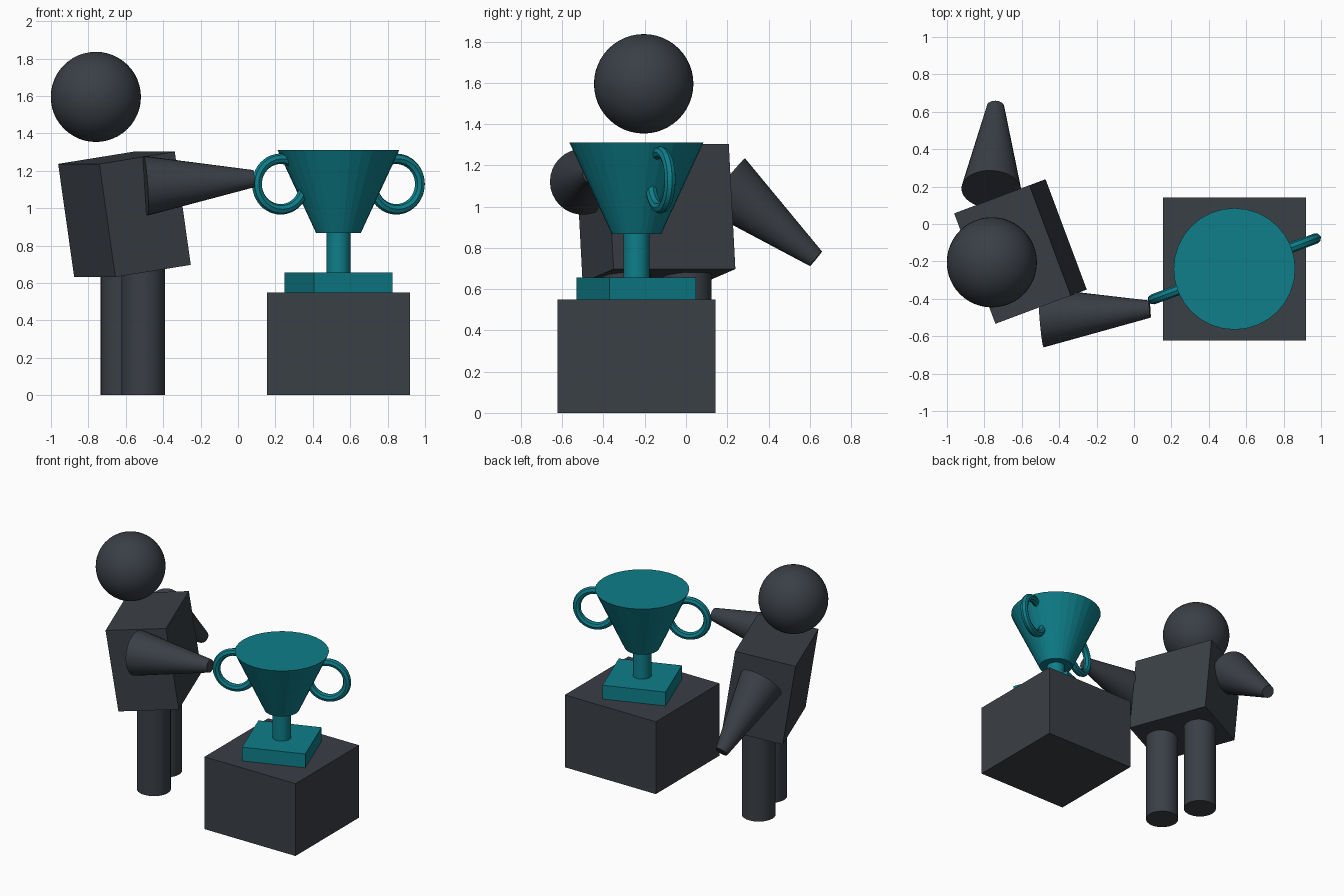
import bpy
from math import radians, cos, sin
from mathutils import Vector, Matrix

if "Cube" in bpy.data.objects:
    bpy.data.objects.remove(bpy.data.objects["Cube"])


def material(name, colour):
    mat = bpy.data.materials.new(name)
    mat.use_nodes = True
    mat.diffuse_color = (*colour, 1)
    mat.node_tree.nodes["Principled BSDF"].inputs["Base Color"].default_value = (*colour, 1)
    return mat


slate = material("dark slate", (0.042, 0.050, 0.061))
teal = material("teal", (0.0044, 0.21, 0.255))
TURN = radians(20.5)  # heading shared by the figure and the trophy


def finish(name, mat, smooth=False):
    obj = bpy.context.object
    obj.name = name
    obj.data.materials.append(mat)
    if smooth:
        bpy.ops.object.shade_smooth_by_angle(angle=radians(30))
    return obj


def box(name, mat, centre, size, turn=0.0, lean=0.0):
    bpy.ops.mesh.primitive_cube_add(size=1)
    obj = finish(name, mat)
    obj.matrix_world = (Matrix.Translation(centre) @ Matrix.Rotation(turn, 4, "Z")
                        @ Matrix.Rotation(lean, 4, "Y") @ Matrix.Diagonal((*size, 1)))


def cone(name, mat, start, end, r1, r2, smooth=True):
    start, end = Vector(start), Vector(end)
    axis = end - start
    bpy.ops.mesh.primitive_cone_add(vertices=32, radius1=r1, radius2=r2, depth=axis.length,
                                    location=(start + end) / 2,
                                    rotation=axis.to_track_quat("Z", "Y").to_euler())
    finish(name, mat, smooth)


# Figure: head and leaning torso
bpy.ops.mesh.primitive_uv_sphere_add(segments=48, ring_count=24, radius=0.241,
                                     location=(-0.76, -0.205, 1.595))
finish("head", slate, True)
box("torso", slate, (-0.607, -0.147, 0.967), (0.435, 0.63, 0.612), TURN, radians(-8.6))

# Legs either side of the hips
for name, side in (("left_leg", 1), ("right_leg", -1)):
    x = -0.562 - side * 0.157 * sin(TURN)
    y = -0.14 + side * 0.157 * cos(TURN)
    cone(name, slate, (x, y, 0), (x, y, 0.68), 0.117, 0.117)

# Tapered arms, one reaching for the trophy and one swung back
cone("reaching_arm", slate, (-0.495, -0.5, 1.12), (0.085, -0.455, 1.158), 0.16, 0.046)
cone("trailing_arm", slate, (-0.763, 0.185, 1.11), (-0.74, 0.63, 0.747), 0.16, 0.046)

# Pedestal and trophy
cx, cy = 0.537, -0.24
box("pedestal", slate, (cx, cy, 0.275), (0.765, 0.765, 0.55))
box("trophy_base", teal, (cx, cy, 0.6025), (0.45, 0.45, 0.105), TURN)
cone("trophy_stem", teal, (cx, cy, 0.64), (cx, cy, 0.88), 0.064, 0.064)
cone("trophy_cup", teal, (cx, cy, 0.868), (cx, cy, 1.31), 0.12, 0.325, smooth=False)

# Ring handles
for name, side in (("left_handle", 1), ("right_handle", -1)):
    bpy.ops.mesh.primitive_torus_add(
        major_segments=48, minor_segments=8, major_radius=0.135, minor_radius=0.028,
        location=(cx + side * 0.33 * cos(TURN), cy + side * 0.33 * sin(TURN), 1.129),
        rotation=(radians(90), 0, TURN))
    finish(name, teal)
